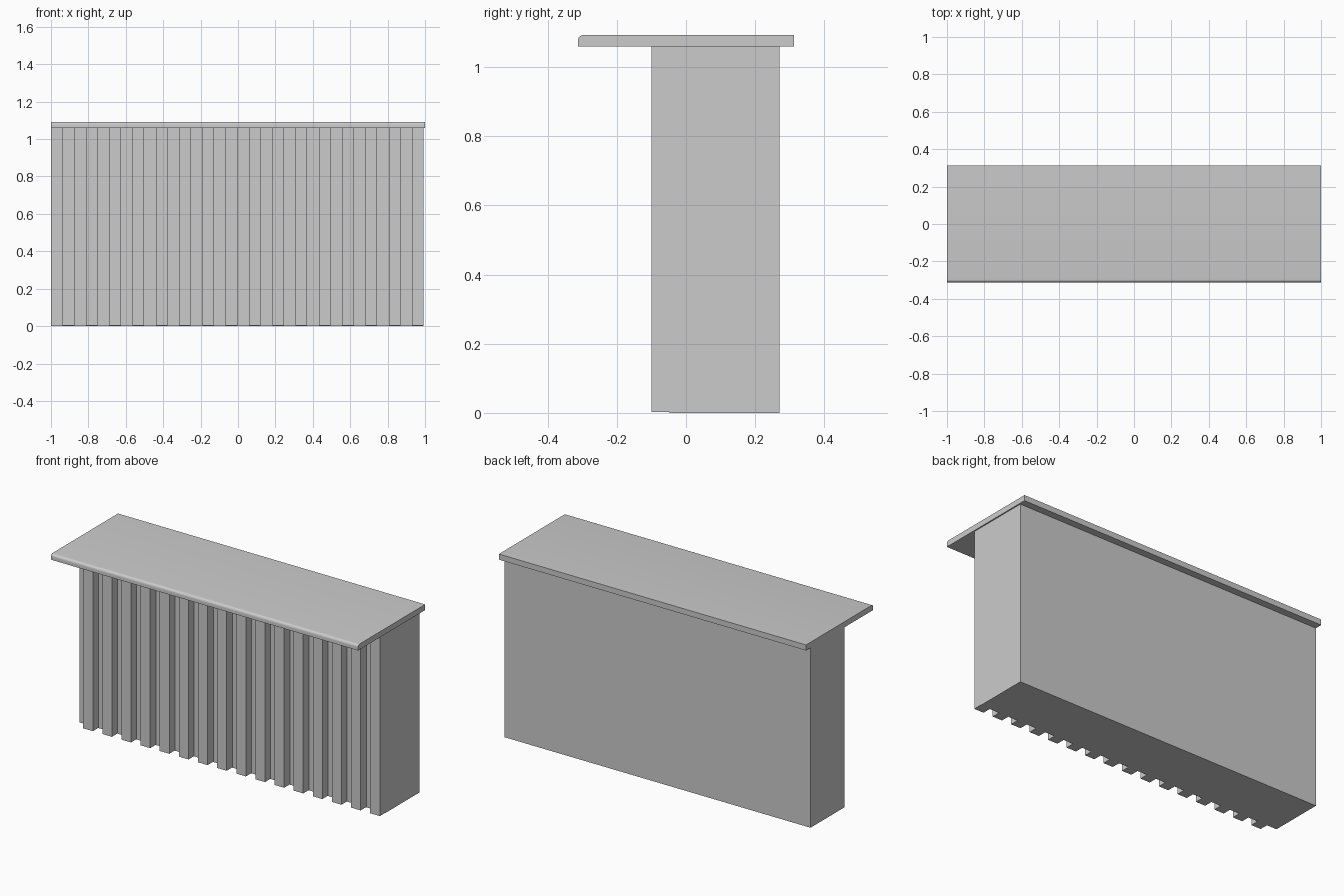
import bpy, bmesh

if "Cube" in bpy.data.objects:
    bpy.data.objects.remove(bpy.data.objects["Cube"])


def box(name, lo, hi):
    bm = bmesh.new()
    bmesh.ops.create_cube(bm, size=1)
    for v in bm.verts:
        v.co = [lo[i] if v.co[i] < 0 else hi[i] for i in range(3)]
    mesh = bpy.data.meshes.new(name)
    bm.to_mesh(mesh)
    bm.free()
    obj = bpy.data.objects.new(name, mesh)
    bpy.context.collection.objects.link(obj)
    return obj


X0, X1 = -1.0, 0.993
FRONT, PANEL, BACK = -0.10, -0.047, 0.27
TOP_Z, HEIGHT = 1.059, 1.092

# Counter body
box("counter_body", (X0, PANEL, 0), (X1, BACK, TOP_Z))

# Vertical front slats, alternating with equal gaps and ending flush on the right
slats = 16
width = (X1 - X0) / (2 * slats)
slat = box("front_slats", (X0 + width, FRONT, 0.002), (X0 + 2 * width, PANEL, TOP_Z))
array = slat.modifiers.new("repeat", 'ARRAY')
array.count = slats
array.use_relative_offset = False
array.use_constant_offset = True
array.constant_offset_displace = (2 * width, 0, 0)

# Overhanging countertop with a rounded upper front edge
top = box("countertop", (-1, -0.312, TOP_Z), (1, 0.312, HEIGHT))
bm = bmesh.new()
bm.from_mesh(top.data)
edge = [e for e in bm.edges if all(v.co.y < 0 and v.co.z > HEIGHT - 0.001 for v in e.verts)]
bmesh.ops.bevel(bm, geom=edge, offset=0.015, segments=6, profile=0.5, affect='EDGES')
bm.to_mesh(top.data)
bm.free()
bpy.context.view_layer.objects.active = top
top.select_set(True)
bpy.ops.object.shade_smooth_by_angle()
